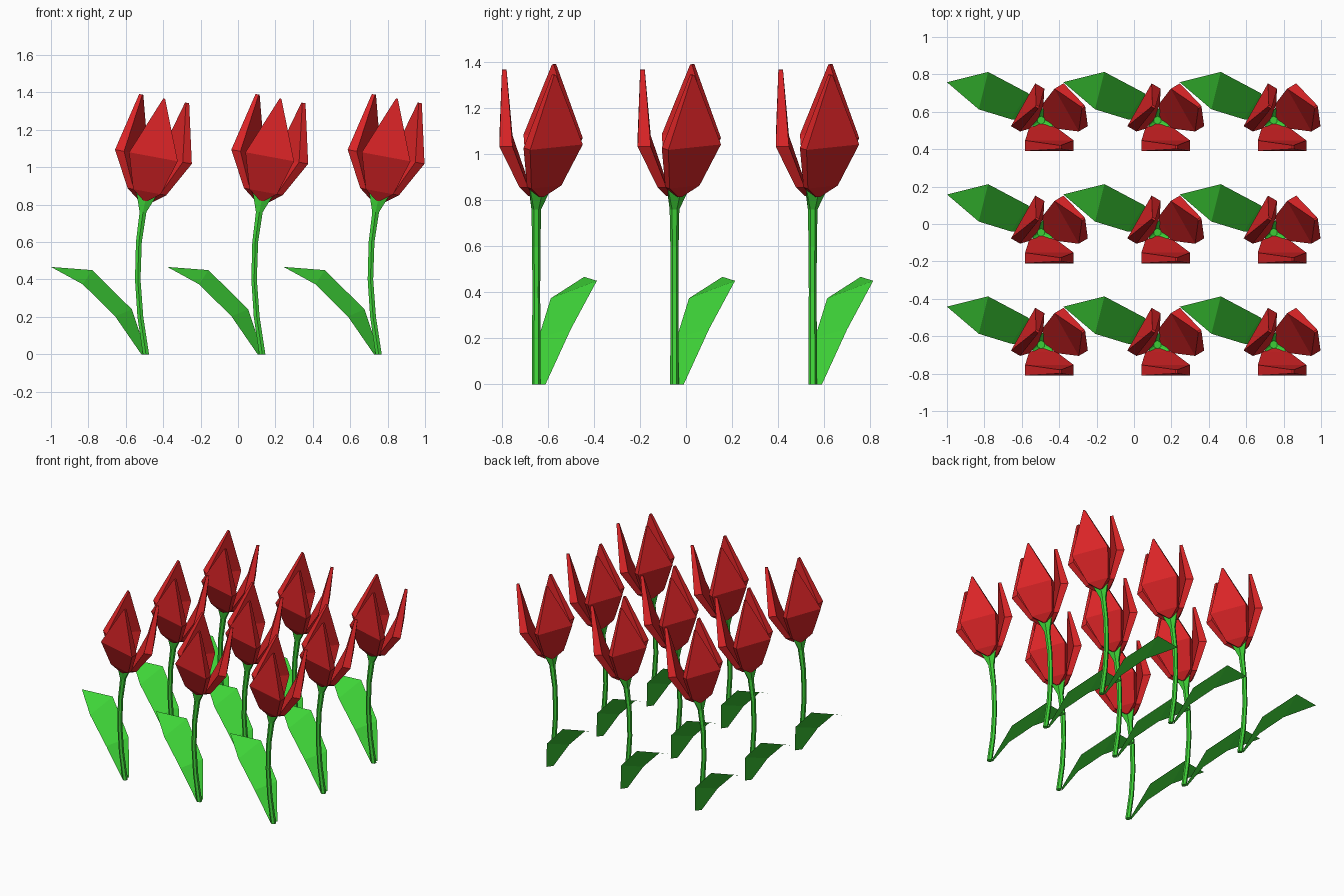
import bpy, bmesh
from math import radians, sin, cos, pi
from mathutils import Matrix, Vector

cube = bpy.data.objects.get("Cube")
if cube:
    bpy.data.objects.remove(cube, do_unlink=True)


def material(name, rgb):
    m = bpy.data.materials.new(name)
    m.use_nodes = True
    m.diffuse_color = (*rgb, 1)
    m.node_tree.nodes["Principled BSDF"].inputs["Base Color"].default_value = (*rgb, 1)
    return m


RED = material("petal red", (0.72, 0.018, 0.02))
GREEN = material("leaf green", (0.05, 0.67, 0.04))


def loft(bm, rings, caps=True):
    """Skin a list of equal-length closed rings."""
    rows = [[bm.verts.new(p) for p in ring] for ring in rings]
    n = len(rows[0])
    for a, b in zip(rows, rows[1:]):
        for i in range(n):
            j = (i + 1) % n
            bm.faces.new((a[i], a[j], b[j], b[i]))
    if caps:
        bm.faces.new(rows[0][::-1])
        bm.faces.new(rows[-1])


def finish(bm, name, mat, fix_normals=True):
    if fix_normals:
        bmesh.ops.recalc_face_normals(bm, faces=bm.faces)
    mesh = bpy.data.meshes.new(name)
    bm.to_mesh(mesh)
    bm.free()
    mesh.materials.append(mat)
    return mesh


# Bloom frame: leans towards +x at the top of the stem
bloom = Matrix.Translation((0.126, -0.045, 0.82)) @ Matrix.Rotation(radians(10.5), 4, 'Y')

# Three thick pointed petals: height, outer radius, inner radius, half width
PETAL = [(0.0, 0.04, 0.02, 0.01), (0.05, 0.078, 0.04, 0.075),
         (0.24, 0.165, 0.108, 0.132), (0.556, 0.154, 0.134, 0.005)]


def petals():
    bm = bmesh.new()
    for k in range(3):
        turn = bloom @ Matrix.Rotation(k * 2 * pi / 3, 4, 'Z')
        loft(bm, [[turn @ Vector(p) for p in
                   ((-w, -ro, h), (w, -ro, h), (w, -ri, h), (-w, -ri, h))]
                  for h, ro, ri, w in PETAL])
    return finish(bm, "petals", RED)


# Curved stem: height, x, radius; flares into a cup with three pointed tips
STEM = [(0, 0.13, 0.019), (0.2, 0.1, 0.018), (0.4, 0.086, 0.017),
        (0.6, 0.092, 0.018), (0.76, 0.114, 0.021)]


def stem():
    bm = bmesh.new()
    angles = [pi / 2 + i * pi / 3 for i in range(6)]
    rings = [[Vector((x + r * cos(a), -0.05 + r * sin(a), z)) for a in angles]
             for z, x, r in STEM]
    rim, floor = [], []
    for i, a in enumerate(angles):
        r, h = (0.066, 0.045) if i % 2 == 0 else (0.034, 0.0)
        rim.append(bloom @ Vector((r * cos(a), r * sin(a), h)))
        floor.append(bloom @ Vector((0.022 * cos(a), 0.022 * sin(a), -0.005)))
    loft(bm, rings + [rim, floor])
    return finish(bm, "stem", GREEN)


# Broad leaf blade between a lower and an upper edge
LOWER = [(0.105, -0.05, 0), (-0.035, -0.04, 0.203), (-0.208, 0.013, 0.374)]
UPPER = [(0.135, -0.01, 0), (0.055, 0.1, 0.24), (-0.158, 0.213, 0.45)]
TIP = (-0.378, 0.158, 0.467)


def leaf():
    bm = bmesh.new()
    lo = [bm.verts.new(p) for p in LOWER]
    up = [bm.verts.new(p) for p in UPPER]
    tip = bm.verts.new(TIP)
    for i in range(2):
        bm.faces.new((lo[i], up[i], up[i + 1], lo[i + 1]))
    bm.faces.new((lo[2], up[2], tip))
    return finish(bm, "leaf", GREEN, fix_normals=False)


# Three by three bed of identical flowers
parts = {"petals": petals(), "stem": stem(), "leaf": leaf()}
for row, y in (("front", -0.6), ("middle", 0), ("back", 0.6)):
    for col, x in (("right", -0.622), ("centre", 0), ("left", 0.622)):
        for part, mesh in parts.items():
            ob = bpy.data.objects.new(f"{row}_{col}_{part}", mesh)
            ob.location = (x, y, 0)
            bpy.context.collection.objects.link(ob)
